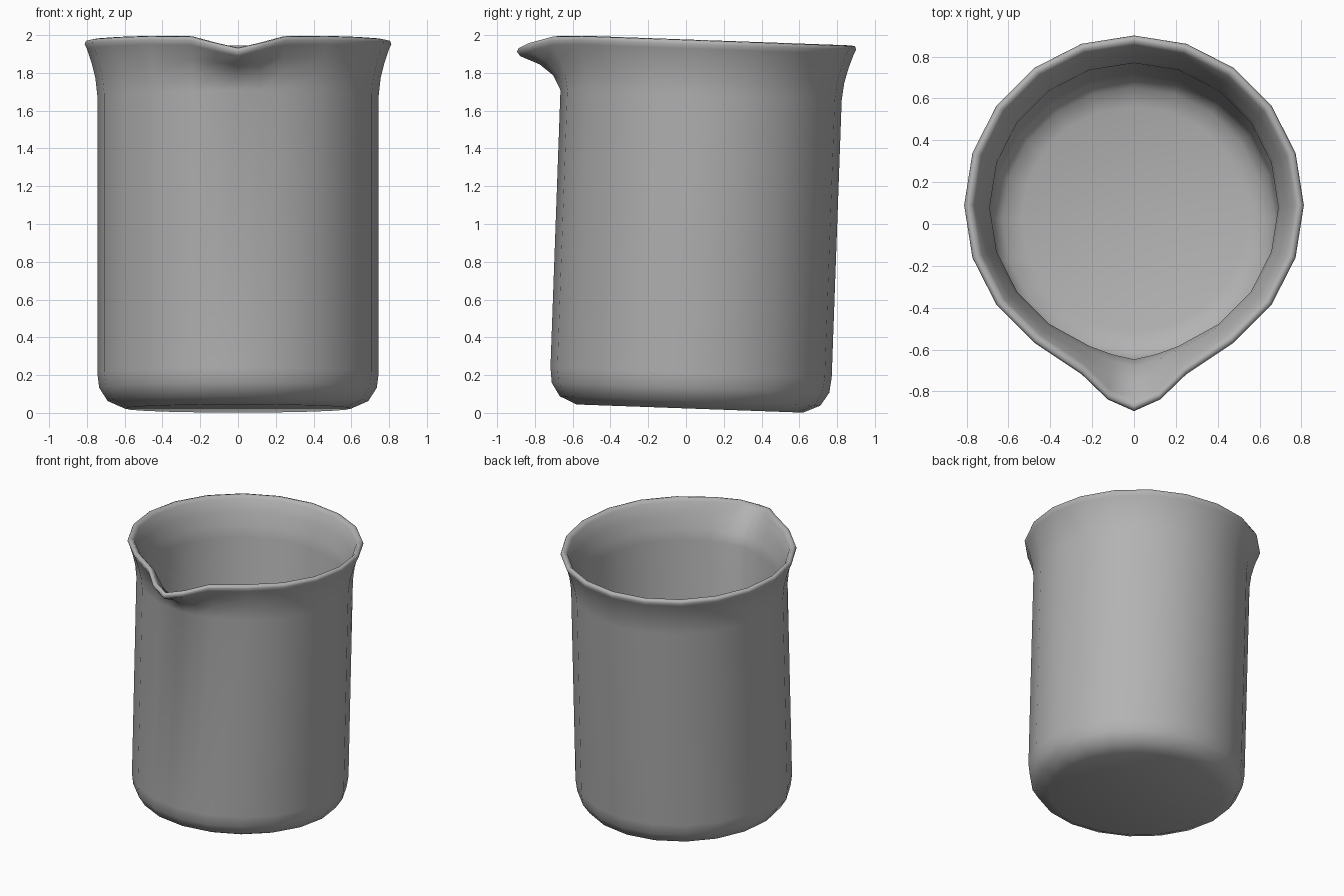
import bpy, bmesh, math
from mathutils import Matrix

cube = bpy.data.objects.get("Cube")
if cube:
    bpy.data.objects.remove(cube, do_unlink=True)

mat = bpy.data.materials.new("plain_grey")
mat.use_nodes = True
GREY = (0.45, 0.45, 0.45, 1)
mat.diffuse_color = GREY
mat.node_tree.nodes["Principled BSDF"].inputs["Base Color"].default_value = GREY

SIDES = 20
STEP = 2 * math.pi / SIDES
# Wall profile from the underside, up the outside, over the lip and down inside:
# radius, height, spout strength
PROFILE = [
    (0.60, 0.00, 0), (0.69, 0.04, 0), (0.735, 0.11, 0), (0.745, 0.19, 0),
    (0.745, 1.66, 0), (0.755, 1.75, 0.18), (0.775, 1.83, 0.5),
    (0.80, 1.905, 0.97), (0.812, 1.93, 1), (0.805, 1.948, 1), (0.785, 1.952, 1),
    (0.765, 1.93, 0.97), (0.735, 1.84, 0.62), (0.705, 1.75, 0.35),
    (0.69, 1.67, 0.22), (0.69, 0.21, 0), (0.675, 0.13, 0), (0.63, 0.08, 0),
    (0.54, 0.05, 0),
]
# Spout pull and drop by distance from the front, in side steps
SPOUT = {0: (0.17, 0.075), 0.5: (0.135, 0.045), 1: (0.035, 0.008)}
# Columns run round from the front, with half steps either side of the spout
COLUMNS = [0, 0.5] + list(range(1, SIDES)) + [SIDES - 0.5]


def wall_point(col, radius, height, strength):
    if col % 1:
        radius *= math.cos(STEP / 2)
    pull, drop = SPOUT.get(min(col, SIDES - col), (0, 0))
    return (radius * math.sin(col * STEP),
            -radius * math.cos(col * STEP) - pull * strength,
            height - drop * strength)


# Beaker wall, lip, spout and floor as one skin
bm = bmesh.new()
rings = [[bm.verts.new(wall_point(c, *row)) for c in COLUMNS] for row in PROFILE]
for low, high in zip(rings, rings[1:]):
    for i in range(len(COLUMNS)):
        j = (i + 1) % len(COLUMNS)
        bm.faces.new((low[i], low[j], high[j], high[i]))
bm.faces.new(reversed(rings[0]))
bm.faces.new(rings[-1])
bmesh.ops.recalc_face_normals(bm, faces=bm.faces)

# Slight backward lean
bm.transform(Matrix.Translation((0, 0.02, 0.023)) @ Matrix.Rotation(-0.036, 4, "X"))
mesh = bpy.data.meshes.new("beaker")
bm.to_mesh(mesh)
bm.free()
mesh.materials.append(mat)
mesh.shade_smooth()
beaker = bpy.data.objects.new("beaker", mesh)
bpy.context.collection.objects.link(beaker)
